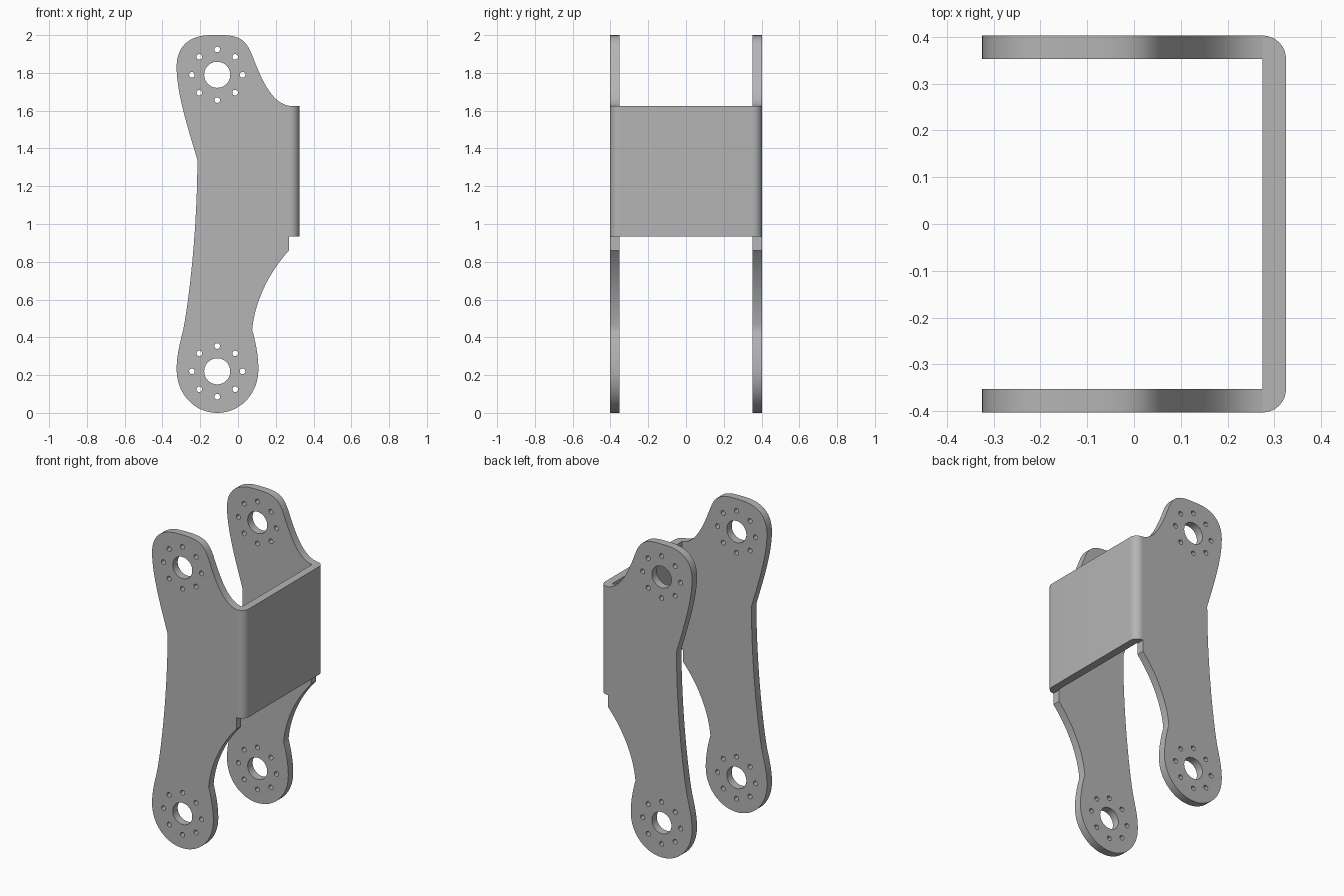
import bpy, bmesh
from math import sin, cos, pi
from mathutils import Matrix

cube = bpy.data.objects.get("Cube")
if cube:
    bpy.data.objects.remove(cube, do_unlink=True)

grey = bpy.data.materials.new("plain grey")
grey.use_nodes = True
colour = (0.46, 0.46, 0.46, 1)
grey.diffuse_color = colour
grey.node_tree.nodes["Principled BSDF"].inputs["Base Color"].default_value = colour

THICK = 0.05
HALF_WIDTH = 0.403
INNER_X, OUTER_X = 0.275, 0.325
BAND_LOW, BAND_HIGH = 0.935, 1.625
HOLE_X = -0.11


def add_object(name, mesh, y=0):
    ob = bpy.data.objects.new(name, mesh)
    bpy.context.collection.objects.link(ob)
    ob.location.y = y
    return ob


def smooth(ob):
    bpy.ops.object.select_all(action="DESELECT")
    ob.select_set(True)
    bpy.context.view_layer.objects.active = ob
    bpy.ops.object.shade_smooth_by_angle(angle=pi / 7)


# Side plate outline: point, handle before, handle after (x, z)
outline = [
    ((-.14, 2), (-.26, 2), (-.13, 2)),
    ((-.09, 2), (-.10, 2), (.05, 2)),
    ((.10, 1.83), (.055, 1.94), (.15, 1.71)),
    ((INNER_X, BAND_HIGH), (.20, 1.635), (INNER_X, 1.4)),
    ((INNER_X, BAND_LOW), (INNER_X, 1.2), (.274, BAND_LOW)),
    ((.27, BAND_LOW), (.271, BAND_LOW), (.27, .91)),
    ((.27, .86), (.27, .88), (.17, .75)),
    ((.075, .44), (.09, .60), (.095, .37)),
    ((.108, .23), (.108, .30), (.108, .10)),
    ((-.11, .0), (.01, .0), (-.23, .0)),
    ((-.325, .23), (-.325, .10), (-.325, .30)),
    ((-.29, .44), (-.31, .36), (-.255, .62)),
    ((-.215, 1.34), (-.215, 1.0), (-.25, 1.46)),
    ((-.325, 1.83), (-.325, 1.68), (-.325, 1.94)),
]

curve = bpy.data.curves.new("plate_outline", "CURVE")
curve.dimensions = "2D"
curve.fill_mode = "BOTH"
curve.extrude = THICK / 2
curve.resolution_u = 16
spline = curve.splines.new("BEZIER")
spline.bezier_points.add(len(outline) - 1)
spline.use_cyclic_u = True
for point, (co, before, after) in zip(spline.bezier_points, outline):
    point.handle_left_type = point.handle_right_type = "FREE"
    point.co = (*co, 0)
    point.handle_left = (*before, 0)
    point.handle_right = (*after, 0)


def add_hole(x, z, radius, sides):
    ring = curve.splines.new("POLY")
    ring.points.add(sides - 1)
    ring.use_cyclic_u = True
    for i, p in enumerate(ring.points):
        a = 2 * pi * i / sides
        p.co = (x + radius * cos(a), z + radius * sin(a), 0, 1)


# Pivot holes, each with a ring of eight bolt holes
for z in (0.22, 1.79):
    add_hole(HOLE_X, z, 0.069, 40)
    for i in range(8):
        a = i * pi / 4
        add_hole(HOLE_X + 0.134 * cos(a), z + 0.134 * sin(a), 0.015, 16)

# Turn the outline into an upright mesh shared by both plates
helper = add_object("plate_outline", curve)
bpy.context.view_layer.update()
graph = bpy.context.evaluated_depsgraph_get()
plate = bpy.data.meshes.new_from_object(helper.evaluated_get(graph))
bpy.data.objects.remove(helper, do_unlink=True)
bm = bmesh.new()
bm.from_mesh(plate)
bmesh.ops.remove_doubles(bm, verts=bm.verts, dist=0.0002)
bmesh.ops.transform(bm, matrix=Matrix.Rotation(pi / 2, 4, "X"), verts=bm.verts)
bmesh.ops.recalc_face_normals(bm, faces=bm.faces)
bm.to_mesh(plate)
bm.free()
plate.materials.clear()
plate.materials.append(grey)
offset = HALF_WIDTH - THICK / 2
smooth(add_object("front_side_plate", plate, -offset))
add_object("back_side_plate", plate, offset)

# Cross web joining the plates, with rounded outer corners
radius = OUTER_X - INNER_X
arc = [(INNER_X + radius * sin(i * pi / 24), HALF_WIDTH - radius * (1 - cos(i * pi / 24)))
       for i in range(13)]
profile = arc + [(x, -y) for x, y in reversed(arc)]
bm = bmesh.new()
face = bm.faces.new([bm.verts.new((x, y, BAND_LOW)) for x, y in profile])
top = bmesh.ops.extrude_face_region(bm, geom=[face])["geom"]
bmesh.ops.translate(bm, vec=(0, 0, BAND_HIGH - BAND_LOW),
                    verts=[g for g in top if isinstance(g, bmesh.types.BMVert)])
bmesh.ops.recalc_face_normals(bm, faces=bm.faces)
web = bpy.data.meshes.new("cross_web")
bm.to_mesh(web)
bm.free()
web.materials.append(grey)
smooth(add_object("cross_web", web))
